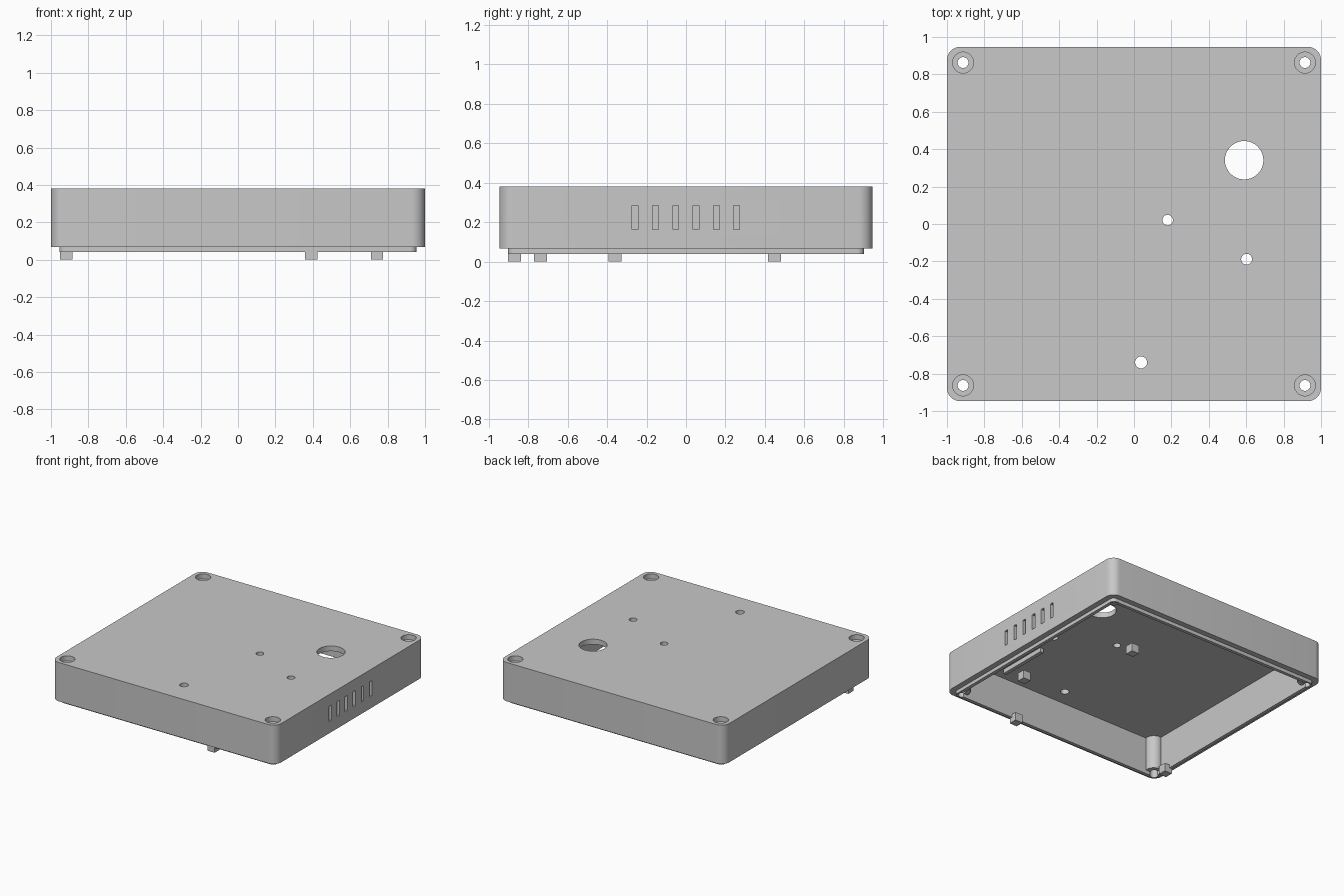
import bpy, bmesh, math

cube = bpy.data.objects.get("Cube")
if cube:
    bpy.data.objects.remove(cube, do_unlink=True)

GREY = (0.58, 0.58, 0.58, 1)
grey = bpy.data.materials.new("light grey plastic")
grey.use_nodes = True
grey.diffuse_color = GREY
grey.node_tree.nodes["Principled BSDF"].inputs["Base Color"].default_value = GREY


def add_object(name, bm):
    bmesh.ops.recalc_face_normals(bm, faces=bm.faces)
    mesh = bpy.data.meshes.new(name)
    bm.to_mesh(mesh)
    bm.free()
    mesh.materials.append(grey)
    obj = bpy.data.objects.new(name, mesh)
    bpy.context.collection.objects.link(obj)
    return obj


def prism(name, outline, z0, z1):
    bm = bmesh.new()
    low = [bm.verts.new((x, y, z0)) for x, y in outline]
    high = [bm.verts.new((x, y, z1)) for x, y in outline]
    bm.faces.new(low)
    bm.faces.new(high)
    for i in range(len(low)):
        j = (i + 1) % len(low)
        bm.faces.new((low[i], low[j], high[j], high[i]))
    return add_object(name, bm)


def rounded_box(name, hx, hy, r, z0, z1, steps=8):
    outline = []
    for q, (sx, sy) in enumerate([(1, 1), (-1, 1), (-1, -1), (1, -1)]):
        for k in range(steps + 1):
            a = (q + k / steps) * math.pi / 2
            outline.append((sx * (hx - r) + r * math.cos(a), sy * (hy - r) + r * math.sin(a)))
    return prism(name, outline, z0, z1)


def cylinder(name, x, y, r, z0, z1, sides=32):
    angles = [2 * math.pi * k / sides for k in range(sides)]
    return prism(name, [(x + r * math.cos(a), y + r * math.sin(a)) for a in angles], z0, z1)


def box(name, x0, x1, y0, y1, z0, z1):
    return prism(name, [(x0, y0), (x1, y0), (x1, y1), (x0, y1)], z0, z1)


def combine(target, tool, operation):
    mod = target.modifiers.new(operation.lower(), "BOOLEAN")
    mod.operation = operation
    mod.solver = "EXACT"
    mod.object = tool
    bpy.ops.object.select_all(action="DESELECT")
    bpy.context.view_layer.objects.active = target
    target.select_set(True)
    bpy.ops.object.modifier_apply(modifier=mod.name)
    bpy.data.objects.remove(tool, do_unlink=True)


TOP, RIM, LIP, CEILING = 0.38, 0.068, 0.04, 0.338
CORNERS = [(sx * 0.914, sy * 0.863) for sx in (-1, 1) for sy in (-1, 1)]

# Hollow shell with a stepped lip below the rim
lid = rounded_box("lid_shell", 1.0, 0.947, 0.07, RIM, TOP)
combine(lid, rounded_box("lip", 0.955, 0.903, 0.035, LIP, RIM + 0.02), "UNION")
combine(lid, rounded_box("cavity", 0.928, 0.877, 0.02, 0, CEILING), "DIFFERENCE")

# Corner screw posts, each with a through hole and a recess for the screw head
for x, y in CORNERS:
    combine(lid, cylinder("post", x, y, 0.065, RIM + 0.001, CEILING + 0.02), "UNION")
for x, y in CORNERS:
    combine(lid, cylinder("screw_hole", x, y, 0.029, 0, 0.5), "DIFFERENCE")
    combine(lid, cylinder("screw_recess", x, y, 0.056, TOP - 0.04, 0.5), "DIFFERENCE")

# Openings in the top plate
for x, y, r in [(0.589, 0.341, 0.103), (0.18, 0.021, 0.028),
                (0.602, -0.188, 0.029), (0.038, -0.74, 0.032)]:
    combine(lid, cylinder("top_hole", x, y, r, 0.2, 0.5), "DIFFERENCE")

# Short rib under the top plate
combine(lid, box("ceiling_rib", 0.56, 0.59, -0.78, -0.36, CEILING - 0.035, CEILING + 0.02), "UNION")

# Row of vents through one side wall
for i in range(6):
    y = -0.258 + i * 0.103
    combine(lid, box("vent", 0.85, 1.1, y - 0.015, y + 0.015, 0.163, 0.285), "DIFFERENCE")

bpy.ops.object.select_all(action="DESELECT")
bpy.context.view_layer.objects.active = lid
lid.select_set(True)
bpy.ops.object.shade_smooth_by_angle(angle=math.radians(30))

# Small loose blocks at the bottom
for i, (x, y) in enumerate([(0.392, 0.45), (0.743, -0.36), (0.392, -0.87), (-0.918, -0.738)]):
    h = 0.033
    box(f"small_block_{i + 1}", x - h, x + h, y - h, y + h, 0, 2 * h)
